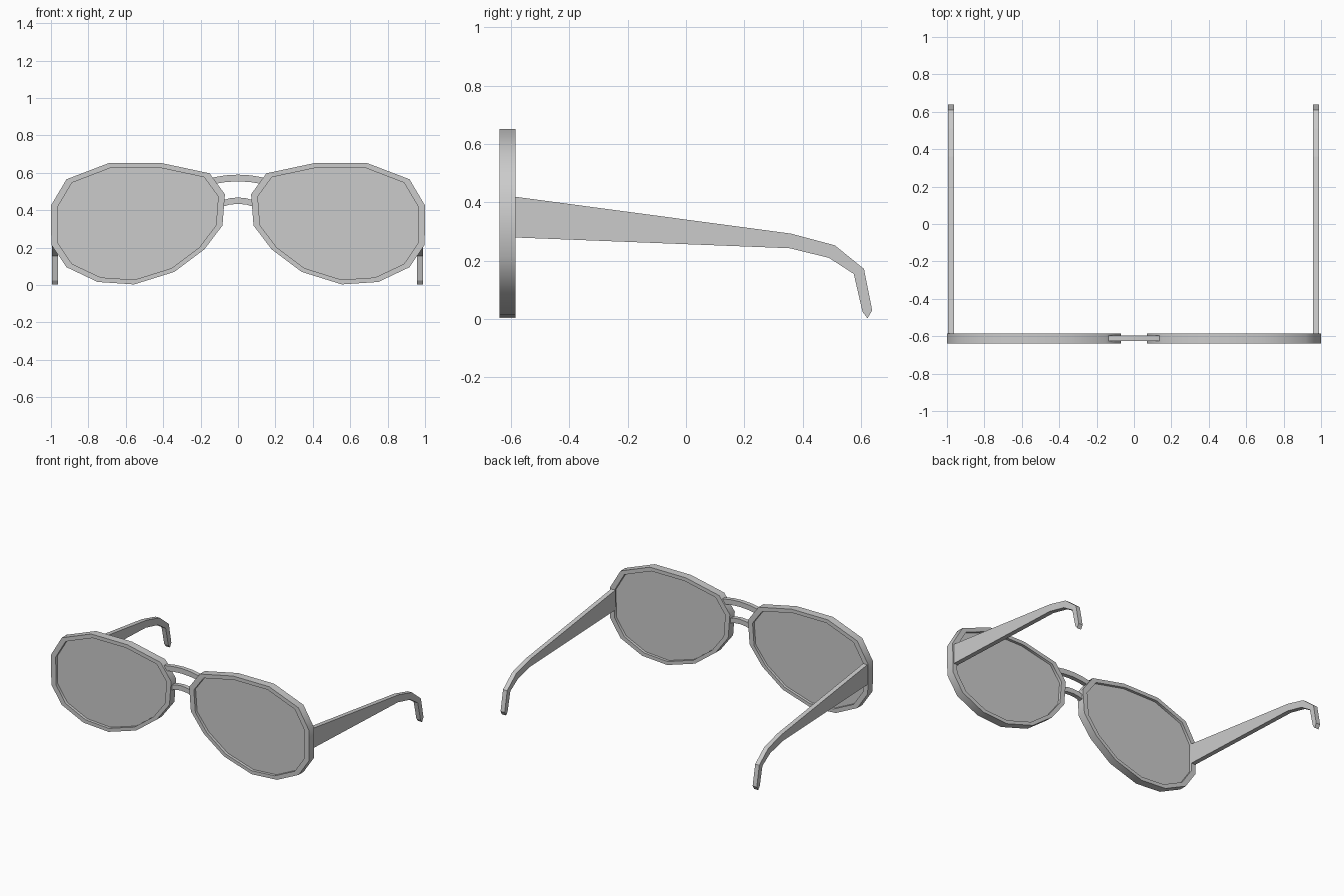
import bpy
import bmesh
import math

cube = bpy.data.objects.get("Cube")
if cube:
    bpy.data.objects.remove(cube, do_unlink=True)

grey = bpy.data.materials.new("plain_grey")
grey.use_nodes = True
grey.diffuse_color = (0.6, 0.6, 0.6, 1)
grey.node_tree.nodes["Principled BSDF"].inputs["Base Color"].default_value = (0.6, 0.6, 0.6, 1)


def finish(bm, name, smooth=True):
    bmesh.ops.recalc_face_normals(bm, faces=bm.faces)
    mesh = bpy.data.meshes.new(name)
    bm.to_mesh(mesh)
    bm.free()
    mesh.materials.append(grey)
    obj = bpy.data.objects.new(name, mesh)
    bpy.context.collection.objects.link(obj)
    if smooth:
        bpy.ops.object.select_all(action="DESELECT")
        obj.select_set(True)
        bpy.context.view_layer.objects.active = obj
        bpy.ops.object.shade_smooth_by_angle(angle=math.radians(45))
    return obj


def prism(name, points, offset, smooth=True):
    """Extrude a closed outline of 3D points along an offset."""
    bm = bmesh.new()
    face = bm.faces.new([bm.verts.new(p) for p in points])
    result = bmesh.ops.extrude_face_region(bm, geom=[face], use_keep_orig=True)
    verts = [g for g in result["geom"] if isinstance(g, bmesh.types.BMVert)]
    bmesh.ops.translate(bm, verts=verts, vec=offset)
    return finish(bm, name, smooth)


def ring(name, outer, inner, front, back):
    """Rectangular-section rim between two matching outlines."""
    bm = bmesh.new()
    loops = [[bm.verts.new((x, y, z)) for x, z in outline]
             for outline, y in ((outer, front), (outer, back), (inner, back), (inner, front))]
    n = len(outer)
    for a, b in zip(loops, loops[1:] + loops[:1]):
        for i in range(n):
            j = (i + 1) % n
            bm.faces.new((a[i], a[j], b[j], b[i]))
    return finish(bm, name)


# Rim outline as (x, z) for the left lens
outline = [(0.41, 0.652), (0.69, 0.652), (0.917, 0.565), (1.0, 0.425),
           (0.998, 0.215), (0.917, 0.095), (0.75, 0.016), (0.555, 0.003),
           (0.34, 0.07), (0.18, 0.19), (0.083, 0.318), (0.07, 0.485), (0.152, 0.597)]
CX, CZ, INSET = 0.534, 0.328, 0.923
FRONT, BACK = -0.64, -0.585

for side, s in (("left", 1), ("right", -1)):
    outer = [(s * x, z) for x, z in outline]
    inner = [(s * (CX + (x - CX) * INSET), CZ + (z - CZ) * INSET) for x, z in outline]
    ring(side + "_rim", outer, inner, FRONT, BACK)
    prism(side + "_lens", [(x, -0.62, z) for x, z in inner], (0, 0.016, 0), False)

# Temples with hooked ear ends, profile as (y, z)
temple = [(-0.59, 0.42), (0.36, 0.293), (0.51, 0.253), (0.61, 0.172),
          (0.638, 0.03), (0.622, 0.003), (0.605, 0.025), (0.575, 0.155),
          (0.49, 0.21), (0.355, 0.243), (-0.59, 0.28)]
for side, x in (("left", 0.958), ("right", -0.995)):
    prism(side + "_temple", [(x, y, z) for y, z in temple], (0.032, 0, 0), False)


# Two arched nose bridges
def bridge(name, half, middle, drop, thick):
    steps = [-1, -0.5, 0, 0.5, 1]
    top = [(half * t, -0.626, middle - drop * t * t) for t in steps]
    bottom = [(x, y, z - thick) for x, y, z in reversed(top)]
    prism(name, top + bottom, (0, 0.03, 0))


bridge("upper_bridge", 0.138, 0.59, 0.016, 0.036)
bridge("lower_bridge", 0.09, 0.468, 0.018, 0.034)
